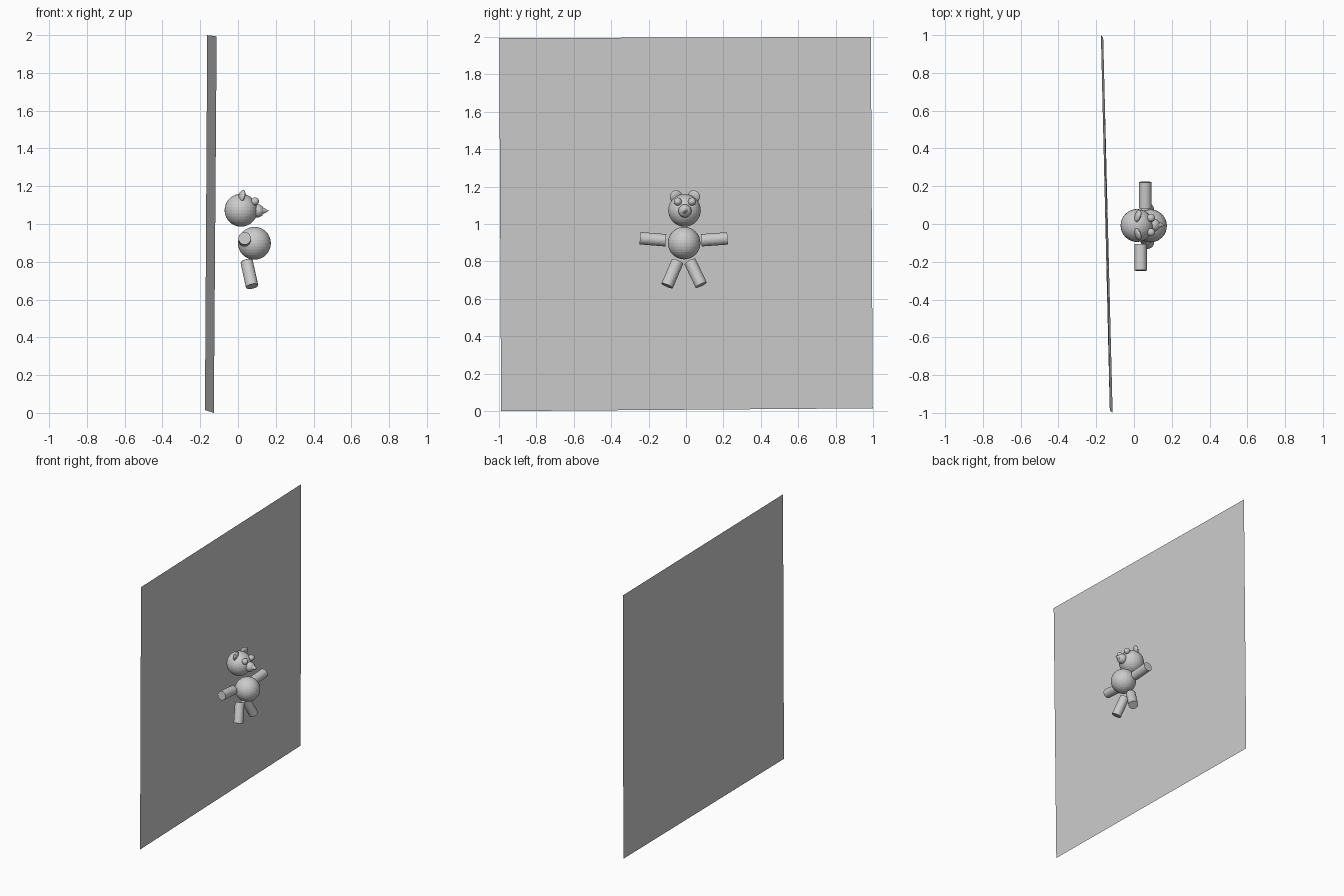
import bpy, math
from mathutils import Vector

if "Cube" in bpy.data.objects:
    bpy.data.objects.remove(bpy.data.objects["Cube"])

grey = bpy.data.materials.new("plain grey")
grey.diffuse_color = (0.6, 0.6, 0.6, 1)
grey.use_nodes = True
grey.node_tree.nodes["Principled BSDF"].inputs["Base Color"].default_value = grey.diffuse_color


def finish(name):
    ob = bpy.context.object
    ob.name = name
    ob.data.materials.append(grey)
    return ob


def ball(name, loc, r, scale=(1, 1, 1), rot=(0, 0, 0)):
    bpy.ops.mesh.primitive_uv_sphere_add(segments=32, ring_count=16, radius=r,
                                         location=loc, rotation=rot)
    ob = finish(name)
    ob.scale = scale
    return ob


def rod(name, a, b, r, tip=None):
    """Cylinder (or cone, if tip is given) running from a to b."""
    a, b = Vector(a), Vector(b)
    bpy.ops.mesh.primitive_cone_add(
        vertices=32, radius1=r, radius2=r if tip is None else tip,
        depth=(b - a).length, location=(a + b) / 2,
        rotation=(b - a).to_track_quat('Z', 'Y').to_euler())
    return finish(name)


# Backdrop: single upright sheet, slightly turned
me = bpy.data.meshes.new("back_panel")
me.from_pydata([(-0.128, -0.988, 0.0), (-0.175, 0.998, 0.015),
                (-0.163, 0.988, 2.0), (-0.113, -0.998, 1.993)],
               [], [(0, 1, 2, 3)])
panel = bpy.data.objects.new("back_panel", me)
bpy.context.collection.objects.link(panel)
me.materials.append(grey)

# Body and head
ball("body", (0.087, -0.01, 0.898), 0.087)
ball("head", (0.016, -0.008, 1.073), 0.087)

# Snout and pointed nose
ball("snout", (0.103, -0.006, 1.07), 0.035)
rod("nose", (0.124, -0.006, 1.07), (0.164, -0.005, 1.07), 0.022, 0.0)

# Ears and eyes, mirrored about the head's middle
for side, s in (("left", 1), ("right", -1)):
    ball("ear_" + side, (0.02, -0.006 + s * 0.048, 1.147), 0.034, (0.42, 1, 1),
         (0, math.radians(15), math.radians(-20 * s)))
    ball("eye_" + side, (0.09, -0.006 + s * 0.038, 1.12), 0.021)

# Arms
rod("arm_left", (0.06, 0.082, 0.913), (0.06, 0.222, 0.923), 0.033)
rod("arm_right", (0.035, -0.108, 0.913), (0.035, -0.246, 0.924), 0.033)

# Legs
rod("leg_left", (0.046, 0.021, 0.80), (0.074, 0.081, 0.674), 0.033)
rod("leg_right", (0.046, -0.045, 0.80), (0.074, -0.101, 0.67), 0.033)
